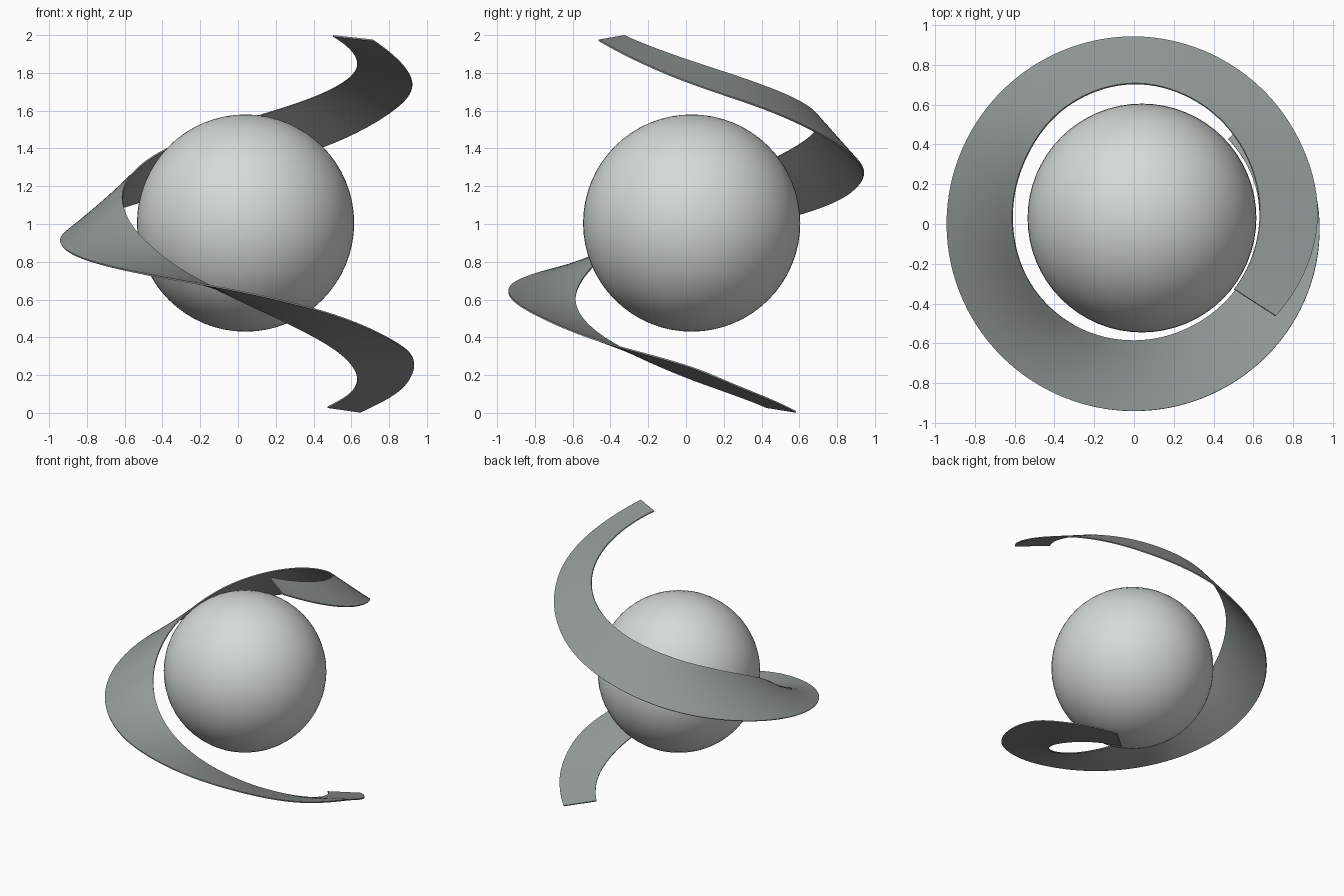
import bpy, math

if "Cube" in bpy.data.objects:
    bpy.data.objects.remove(bpy.data.objects["Cube"])


def material(name, rgb):
    m = bpy.data.materials.new(name)
    m.diffuse_color = (*rgb, 1.0)
    m.use_nodes = True
    m.node_tree.nodes["Principled BSDF"].inputs["Base Color"].default_value = m.diffuse_color
    return m


pale = material("pale grey green", (0.66, 0.71, 0.67))
slate = material("slate grey", (0.29, 0.325, 0.315))

# Central ball
bpy.ops.mesh.primitive_uv_sphere_add(segments=64, ring_count=32, radius=0.575,
                                     location=(0.04, 0.03, 1.005))
ball = bpy.context.object
ball.name = "ball"
ball.data.materials.append(pale)
bpy.ops.object.shade_smooth()

# Ribbon stations: clockwise turn, outer radius, outer z, inner radius, inner z
stations = [
    (-42, .87, .005, .637, .03), (-20, .915, .125, .64, .11),
    (0, .932, .25, .63, .19), (30, .94, .385, .61, .325),
    (60, .94, .53, .59, .46), (90, .94, .645, .585, .60),
    (120, .94, .73, .59, .755), (150, .94, .815, .60, .94),
    (180, .94, .91, .61, 1.12), (210, .94, 1.015, .635, 1.275),
    (240, .94, 1.13, .68, 1.415), (270, .94, 1.27, .705, 1.54),
    (300, .935, 1.415, .69, 1.65), (330, .93, 1.59, .66, 1.76),
    (360, .92, 1.755, .63, 1.87), (393, .85, 1.973, .60, 1.996),
]


def spline(keys, i, t):
    """Hermite blend between stations i and i+1, all channels at once."""
    def slope(j):
        a, b = keys[max(j - 1, 0)], keys[min(j + 1, len(keys) - 1)]
        return [(q - p) / (b[0] - a[0]) for p, q in zip(a, b)]
    span = keys[i + 1][0] - keys[i][0]
    h = (2*t**3 - 3*t**2 + 1, t**3 - 2*t**2 + t, -2*t**3 + 3*t**2, t**3 - t**2)
    return [h[0]*p + h[1]*span*m + h[2]*q + h[3]*span*n
            for p, m, q, n in zip(keys[i], slope(i), keys[i + 1], slope(i + 1))]


STEPS, ACROSS = 10, 6
rows = [spline(stations, i, s / STEPS)
        for i in range(len(stations) - 1) for s in range(STEPS)]
rows.append(stations[-1])

# Spiral ribbon swept between the outer and inner edges
verts, faces = [], []
for turn, ro, zo, ri, zi in rows:
    a = -math.radians(turn)
    for k in range(ACROSS + 1):
        f = k / ACROSS
        r, z = ro + (ri - ro) * f, zo + (zi - zo) * f
        verts.append((r * math.cos(a), r * math.sin(a), z))
w = ACROSS + 1
for i in range(len(rows) - 1):
    for k in range(ACROSS):
        v = i * w + k
        faces.append((v, v + 1, v + w + 1, v + w))
mesh = bpy.data.meshes.new("spiral_ribbon")
mesh.from_pydata(verts, [], faces)
mesh.materials.append(slate)
ribbon = bpy.data.objects.new("spiral_ribbon", mesh)
bpy.context.collection.objects.link(ribbon)
shell = ribbon.modifiers.new("thin shell", "SOLIDIFY")
shell.thickness, shell.offset = 0.008, 0
bpy.ops.object.select_all(action="DESELECT")
ribbon.select_set(True)
bpy.context.view_layer.objects.active = ribbon
bpy.ops.object.modifier_apply(modifier=shell.name)
bpy.ops.object.shade_smooth_by_angle(angle=math.radians(40))
